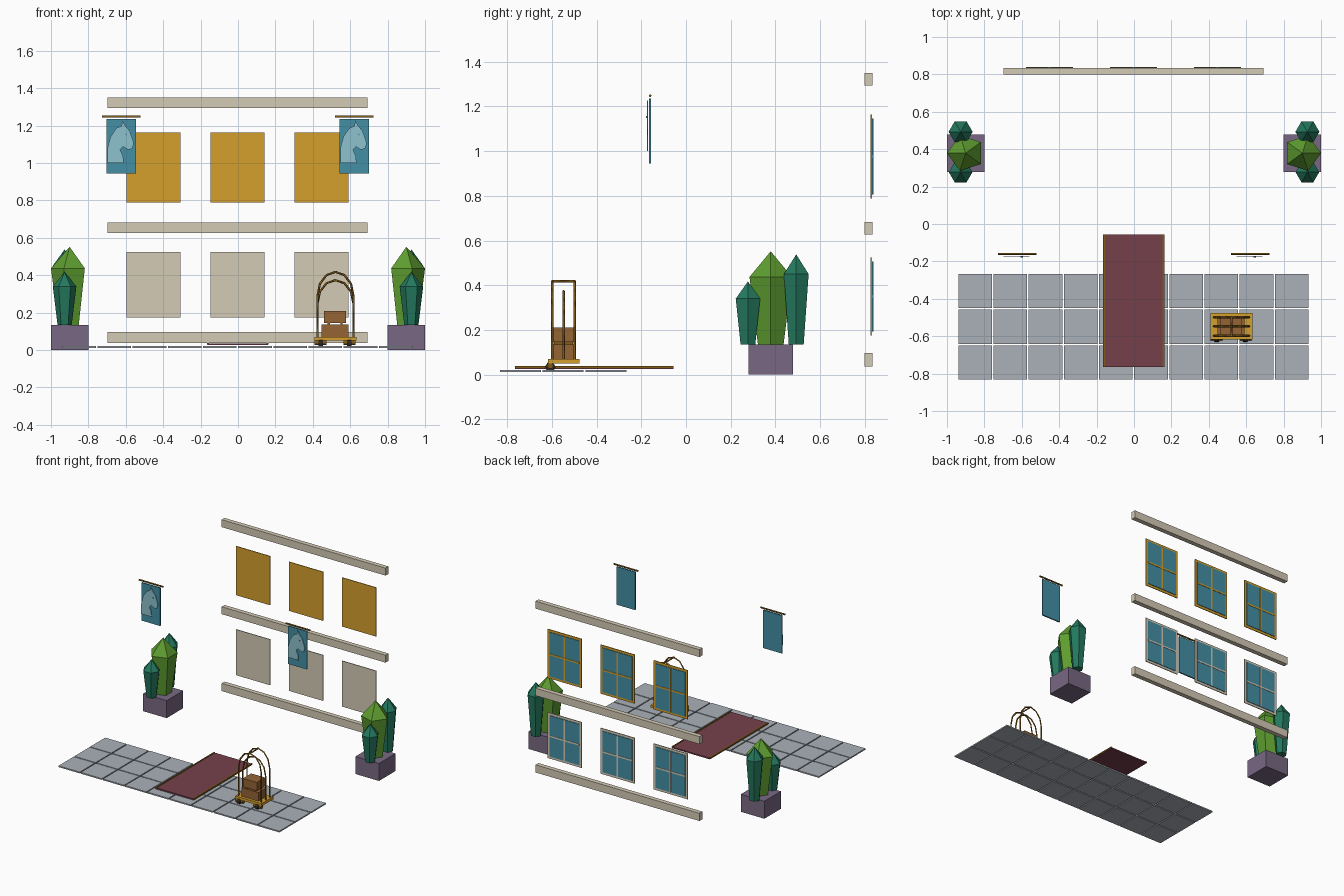
import bpy, bmesh
from math import cos, sin, pi
from mathutils import Vector

if "Cube" in bpy.data.objects:
    bpy.data.objects.remove(bpy.data.objects["Cube"])


def mat(name, r, g, b):
    m = bpy.data.materials.new(name)
    m.diffuse_color = (r ** 2.2, g ** 2.2, b ** 2.2, 1)
    m.use_nodes = True
    m.node_tree.nodes["Principled BSDF"].inputs["Base Color"].default_value = m.diffuse_color
    return m


STONE = mat("stone", 0.83, 0.79, 0.71)
AMBER = mat("amber", 0.83, 0.62, 0.19)
GLASS = mat("glass", 0.27, 0.56, 0.64)
PALE = mat("pale_blue", 0.55, 0.75, 0.80)
POT = mat("pot", 0.47, 0.41, 0.51)
LEAF = mat("leaf", 0.37, 0.61, 0.20)
DARK_LEAF = mat("dark_leaf", 0.16, 0.47, 0.37)
PAVING = mat("paving", 0.66, 0.69, 0.72)
RED = mat("red", 0.46, 0.26, 0.30)
BRASS = mat("brass", 0.50, 0.36, 0.12)
LEATHER = mat("leather", 0.58, 0.39, 0.22)
RUBBER = mat("rubber", 0.20, 0.16, 0.14)


def finish(name, bm, material):
    bmesh.ops.recalc_face_normals(bm, faces=bm.faces[:])
    me = bpy.data.meshes.new(name)
    bm.to_mesh(me)
    bm.free()
    me.materials.append(material)
    ob = bpy.data.objects.new(name, me)
    bpy.context.collection.objects.link(ob)
    return ob


def add_box(bm, lo, hi):
    vs = bmesh.ops.create_cube(bm, size=1)["verts"]
    for v in vs:
        v.co = Vector([lo[i] + (v.co[i] + 0.5) * (hi[i] - lo[i]) for i in range(3)])


def boxes(name, spans, material):
    """Spans are (x0, x1, y0, y1, z0, z1)."""
    bm = bmesh.new()
    for a, b, c, d, e, f in spans:
        add_box(bm, (a, c, e), (b, d, f))
    return finish(name, bm, material)


def tube(name, points, radius, material, sides=4):
    cu = bpy.data.curves.new(name, "CURVE")
    cu.dimensions = "3D"
    cu.bevel_depth = radius
    cu.bevel_resolution = 0 if sides == 4 else 1
    cu.use_fill_caps = True
    sp = cu.splines.new("POLY")
    sp.points.add(len(points) - 1)
    for p, co in zip(sp.points, points):
        p.co = (*co, 1)
    cu.materials.append(material)
    ob = bpy.data.objects.new(name, cu)
    bpy.context.collection.objects.link(ob)
    return ob


def crystal(name, x, y, sides, start, r, z0, z1, z2, material, base=0.6):
    """Faceted shrub: flares from its base, then closes to a point."""
    bm = bmesh.new()
    rings = [[bm.verts.new((x + rr * cos(start + 2 * pi * i / sides),
                            y + rr * sin(start + 2 * pi * i / sides), z))
              for i in range(sides)] for rr, z in ((r * base, z0), (r, z1))]
    tip = bm.verts.new((x, y, z2))
    bm.faces.new(rings[0])
    for i in range(sides):
        j = (i + 1) % sides
        bm.faces.new((rings[0][i], rings[0][j], rings[1][j], rings[1][i]))
        bm.faces.new((rings[1][i], rings[1][j], tip))
    return finish(name, bm, material)


def plate(name, outline, x, y0, y1, material):
    bm = bmesh.new()
    f = bm.faces.new([bm.verts.new((x + px, y0, pz)) for px, pz in outline])
    ext = bmesh.ops.extrude_face_region(bm, geom=[f])["geom"]
    for v in ext:
        if isinstance(v, bmesh.types.BMVert):
            v.co.y = y1
    return finish(name, bm, material)


# Horizontal facade bands
for name, z0, z1 in (("base_band", .037, .096), ("middle_band", .626, .683), ("cornice", 1.293, 1.35)):
    boxes(name, [(-.697, .692, .798, .833, z0, z1)], STONE)

# Windows: solid backing to the front, glazing and bars on the rear
for row, z0, z1, frame in (("lower", .175, .525, STONE), ("upper", .788, 1.163, AMBER)):
    for cx in (-.452, -.003, .446):
        w, zc, t = .1445, (z0 + z1) / 2, .018
        boxes(row + "_window_frame", [(cx - w, cx + w, .826, .832, z0, z1)], frame)
        boxes(row + "_window_glass", [(cx - w + t, cx + w - t, .832, .836, z0 + t, z1 - t)], GLASS)
        boxes(row + "_window_bars", [(cx - .006, cx + .006, .836, .839, z0 + t, z1 - t),
                                     (cx - w + t, cx + w - t, .836, .8385, zc - .006, zc + .006)], frame)

# Hanging banners with a horse-head silhouette
HEAD = [(-.074, 1.0), (-.074, 1.08), (-.058, 1.14), (-.026, 1.187), (.001, 1.198), (.006, 1.227),
        (.022, 1.198), (.045, 1.172), (.065, 1.115), (.065, 1.096), (.058, 1.075), (.033, 1.072),
        (.010, 1.088), (-.006, 1.072), (.010, 1.035), (.012, 1.0)]
for x in (-.624, .621):
    boxes("banner", [(x - .079, x + .079, -.166, -.156, .944, 1.235)], GLASS)
    tube("banner_rod", [(x - .103, -.16, 1.248), (x + .103, -.16, 1.248)], .006, BRASS, 8)
    plate("horse_emblem", HEAD, x, -.175, -.170, PALE)
    plate("emblem_eye", [(.018, 1.15), (.030, 1.148), (.026, 1.158)], x, -.179, -.175, GLASS)

# Planters with three faceted shrubs, mirrored left and right
for s in (-1, 1):
    boxes("planter", [(min(s * .8, s), max(s * .8, s), .279, .479, 0, .134)], POT)
    crystal("tall_shrub", s * .9, .379, 5, 0 if s > 0 else pi, .1, .134, .437, .552, LEAF)
    crystal("front_shrub", s * .927, .277, 6, 0, .063, .134, .34, .417, DARK_LEAF)
    crystal("rear_shrub", s * .927, .493, 6, 0, .064, .134, .45, .538, DARK_LEAF)

# Paving slabs, 10 by 3
g = .004
boxes("paving_slabs", [(-.943 + .188 * i + g, -.943 + .188 * (i + 1) - g,
                        -.836 + .191 * j + g, -.836 + .191 * (j + 1) - g, .012, .022)
                       for i in range(10) for j in range(3)], PAVING)

# Carpet with trim down both sides
boxes("carpet", [(-.163, .16, -.764, -.057, .026, .036)], RED)
boxes("carpet_trim", [(-.165, -.155, -.764, -.057, .030, .039),
                      (.152, .162, -.764, -.057, .030, .039)], BRASS)

# Luggage cart deck and cases
boxes("cart_deck", [(.408, .633, -.618, -.476, .05, .070)], AMBER)
boxes("lower_suitcase", [(.447, .591, -.597, -.498, .070, .136)], LEATHER)
boxes("upper_suitcase", [(.460, .578, -.597, -.498, .146, .210)], LEATHER)
boxes("suitcase_straps", [(x - .006, x + .006, -.59, -.505, .136, .146) for x in (.485, .553)], BRASS)

# Cart arches: two tall outer hoops, a lower middle hoop and a ridge bar
for name, y, spring, top in (("front_hoop", -.598, .29, .418), ("middle_hoop", -.547, .25, .374),
                             ("rear_hoop", -.498, .29, .418)):
    arc = [(.521 - .096 * cos(pi * i / 6), y, spring + (top - spring) * sin(pi * i / 6)) for i in range(7)]
    tube(name, [(.425, y, .068)] + arc + [(.617, y, .068)], .006, BRASS)
tube("cart_ridge_bar", [(.521, -.602, .418), (.521, -.494, .418)], .006, BRASS)

# Casters
for x in (.442, .595):
    tube("caster_axle", [(x - .032, -.607, .040), (x + .032, -.607, .040)], .015, BRASS, 8)
    tube("caster_wheel", [(x - .012, -.607, .034), (x + .012, -.607, .034)], .024, RUBBER, 8)
